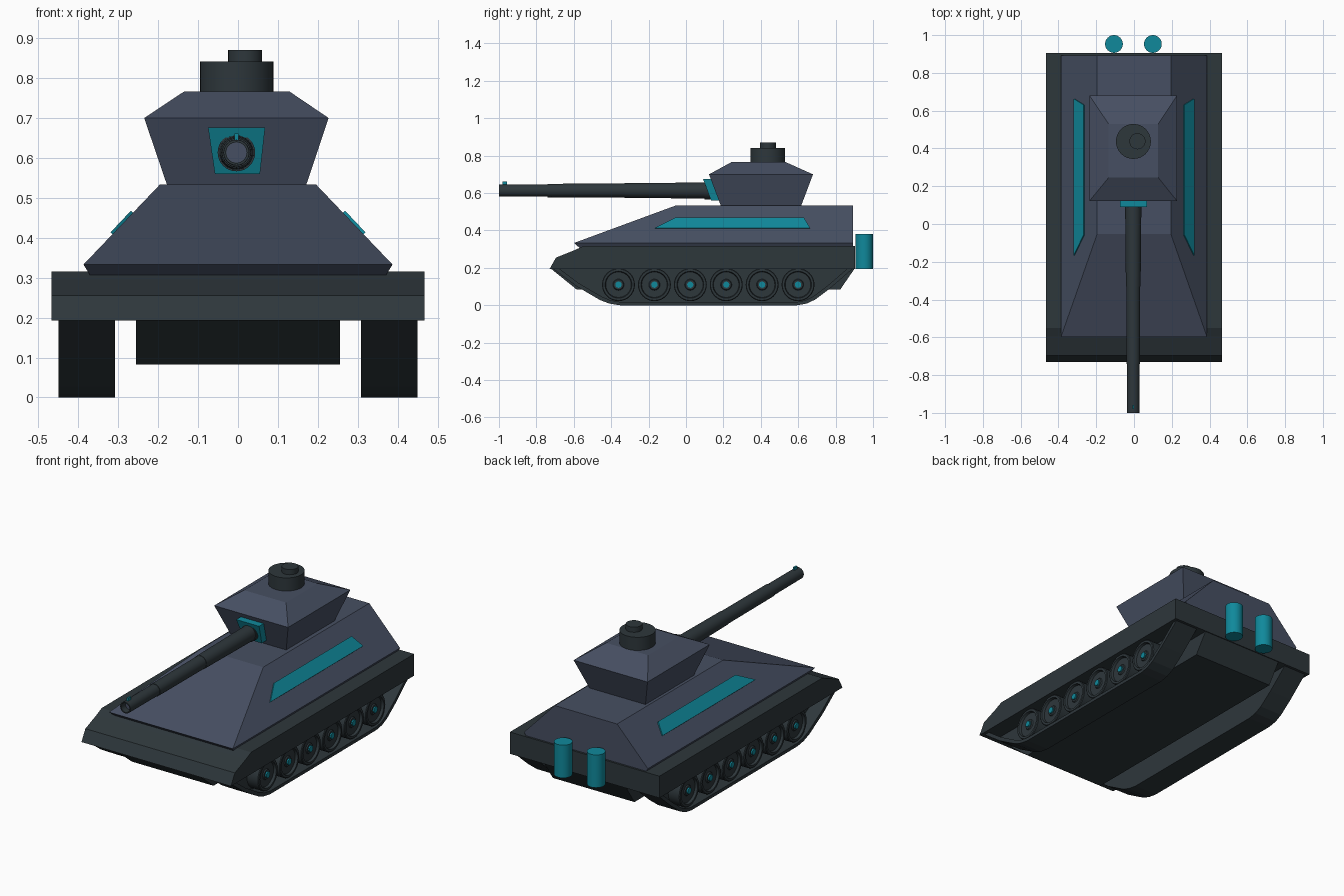
import bpy, bmesh, math

if "Cube" in bpy.data.objects:
    bpy.data.objects.remove(bpy.data.objects["Cube"])


def material(name, rgb):
    m = bpy.data.materials.new(name)
    m.diffuse_color = (*rgb, 1)
    m.use_nodes = True
    m.node_tree.nodes["Principled BSDF"].inputs["Base Color"].default_value = m.diffuse_color
    return m


ARMOUR = material("slate_blue_armour", (0.062, 0.078, 0.122))
DARK = material("dark_gunmetal", (0.027, 0.038, 0.044))
TEAL = material("teal_accent", (0.005, 0.25, 0.33))


def make(name, verts, faces, mat, mirror=False, smooth=False):
    bm = bmesh.new()
    vs = [bm.verts.new(v) for v in verts]
    for f in faces:
        bm.faces.new([vs[i] for i in f])
    bmesh.ops.remove_doubles(bm, verts=bm.verts, dist=1e-5)
    bmesh.ops.recalc_face_normals(bm, faces=bm.faces)
    me = bpy.data.meshes.new(name)
    bm.to_mesh(me)
    bm.free()
    me.materials.append(mat)
    ob = bpy.data.objects.new(name, me)
    bpy.context.collection.objects.link(ob)
    if smooth:
        bpy.ops.object.select_all(action='DESELECT')
        ob.select_set(True)
        bpy.context.view_layer.objects.active = ob
        bpy.ops.object.shade_smooth_by_angle(angle=math.radians(35))
    if mirror:
        ob.modifiers.new("mirror", 'MIRROR').use_mirror_merge = False
    return ob


def loft(name, layers, mat):
    """Stack of rectangles (z, x0, x1, y0, y1)."""
    v, f = [], []
    for z, x0, x1, y0, y1 in layers:
        v += [(x0, y0, z), (x1, y0, z), (x1, y1, z), (x0, y1, z)]
    for k in range(len(layers) - 1):
        for i in range(4):
            a, b = 4 * k + i, 4 * k + (i + 1) % 4
            f.append((a, b, b + 4, a + 4))
    n = len(v)
    return make(name, v, f + [(3, 2, 1, 0), (n - 4, n - 3, n - 2, n - 1)], mat)


def prism(name, pts, x0, x1, mat, mirror=False):
    """Side profile (y, z) extruded along x."""
    n = len(pts)
    v = [(x, y, z) for x in (x0, x1) for y, z in pts]
    f = [(i, (i + 1) % n, n + (i + 1) % n, n + i) for i in range(n)]
    f += [tuple(range(n)), tuple(range(2 * n - 1, n - 1, -1))]
    return make(name, v, f, mat, mirror)


def lathe(name, prof, centre, axis, mat, mirror=False, n=32):
    """Profile (radius, height) turned about an axis; ends lie on the axis."""
    v, f = [], []
    cx, cy, cz = centre
    for r, h in prof:
        for i in range(n):
            a = 2 * math.pi * i / n
            c, s = r * math.cos(a), r * math.sin(a)
            p = {'X': (h, c, s), 'Y': (c, h, s), 'Z': (c, s, h)}[axis]
            v.append((cx + p[0], cy + p[1], cz + p[2]))
    for k in range(len(prof) - 1):
        for i in range(n):
            a, b = k * n + i, k * n + (i + 1) % n
            if prof[k][0] == 0:
                f.append((k * n, b + n, a + n))
            elif prof[k + 1][0] == 0:
                f.append((a, b, (k + 1) * n))
            else:
                f.append((a, b, b + n, a + n))
    return make(name, v, f, mat, mirror, True)


# Hull: fender deck, belly and sloped superstructure
prism("fender_deck", [(-.73, .193), (-.695, .255), (-.594, .295), (-.55, .316),
                      (.904, .316), (.904, .193)], -.467, .467, DARK)
prism("belly", [(-.72, .194), (-.583, .083), (.824, .083), (.9, .194)],
      -.255, .255, DARK)
loft("upper_hull", [(.305, -.37, .37, -.567, .893), (.333, -.387, .387, -.599, .893),
                    (.534, -.195, .195, -.053, .893)], ARMOUR)

# Side accent plates lying on the sloped hull sides
outline = [(-.166, .313, .408), (.663, .313, .408), (.631, .262, .462), (-.059, .262, .462)]
v = [(x + d, y, z + d) for d in (-.001, .006) for y, x, z in outline]
make("side_accent", v, [(0, 1, 2, 3), (7, 6, 5, 4)] +
     [(i, (i + 1) % 4, 4 + (i + 1) % 4, 4 + i) for i in range(4)], TEAL, True)

# Tracks: outer band plus inner wall behind the wheels
outer = [(-.71, .194), (-.583, .1), (-.46, .028), (-.41, .009), (-.353, 0),
         (.594, 0), (.645, .009), (.69, .03), (.77, .09), (.89, .194)]
inner = [(-.675, .194), (-.573, .118), (-.45, .046), (-.405, .027), (-.353, .018),
         (.594, .018), (.64, .027), (.68, .047), (.76, .107), (.86, .194)]
prism("track_band", outer + inner[::-1], .3075, .449, DARK, True)
prism("track_inner_wall", inner, .308, .37, DARK, True)

# Road wheels with teal hubs
for k in range(6):
    c = (0, -.361 + .192 * k, .11)
    lathe(f"road_wheel_{k + 1}", [(0, .365), (.088, .365), (.088, .438), (.084, .442),
          (.072, .442), (.068, .428), (.03, .428), (.026, .434), (0, .434)], c, 'X', DARK, True)
    lathe(f"wheel_hub_{k + 1}", [(0, .43), (.017, .43), (.017, .442), (0, .442)],
          c, 'X', TEAL, True, 12)

# Turret, mantlet and cupola
loft("turret", [(.53, -.177, .17, .187, .615), (.70, -.235, .227, .123, .679),
                (.767, -.134, .128, .246, .529)], ARMOUR)
loft("gun_mantlet", [(.56, -.058, .055, .134, .19), (.676, -.075, .068, .091, .145)], TEAL)
lathe("cupola", [(0, .76), (.0925, .76), (.0925, .841), (0, .841)], (-.003, .437, 0), 'Z', DARK)
lathe("cupola_hatch", [(0, .83), (.0425, .83), (.0425, .87), (0, .87)], (.018, .438, 0), 'Z', DARK)

# Stepped gun barrel with a bored muzzle
gun = (-.004, 0, .6135)
lathe("gun_barrel", [(0, .2), (.047, .2), (.047, .1), (.043, .1), (.039, -.33), (.037, -.33),
                     (.036, -.74), (.033, -.74), (.032, -1), (.026, -1), (.026, -.96),
                     (0, -.96)], gun, 'Y', DARK)
lathe("muzzle_bore", [(0, -.955), (.0255, -.955), (.0255, -.963), (0, -.963)], gun, 'Y', ARMOUR)
loft("muzzle_sight", [(.64, -.009, .001, -.98, -.957), (.661, -.009, .001, -.98, -.957)], TEAL)

# Rear canisters
for x, side in ((-.106, "left"), (.1, "right")):
    lathe(f"rear_canister_{side}", [(0, .195), (.047, .195), (.047, .38), (0, .38)],
          (x, .953, 0), 'Z', TEAL)
